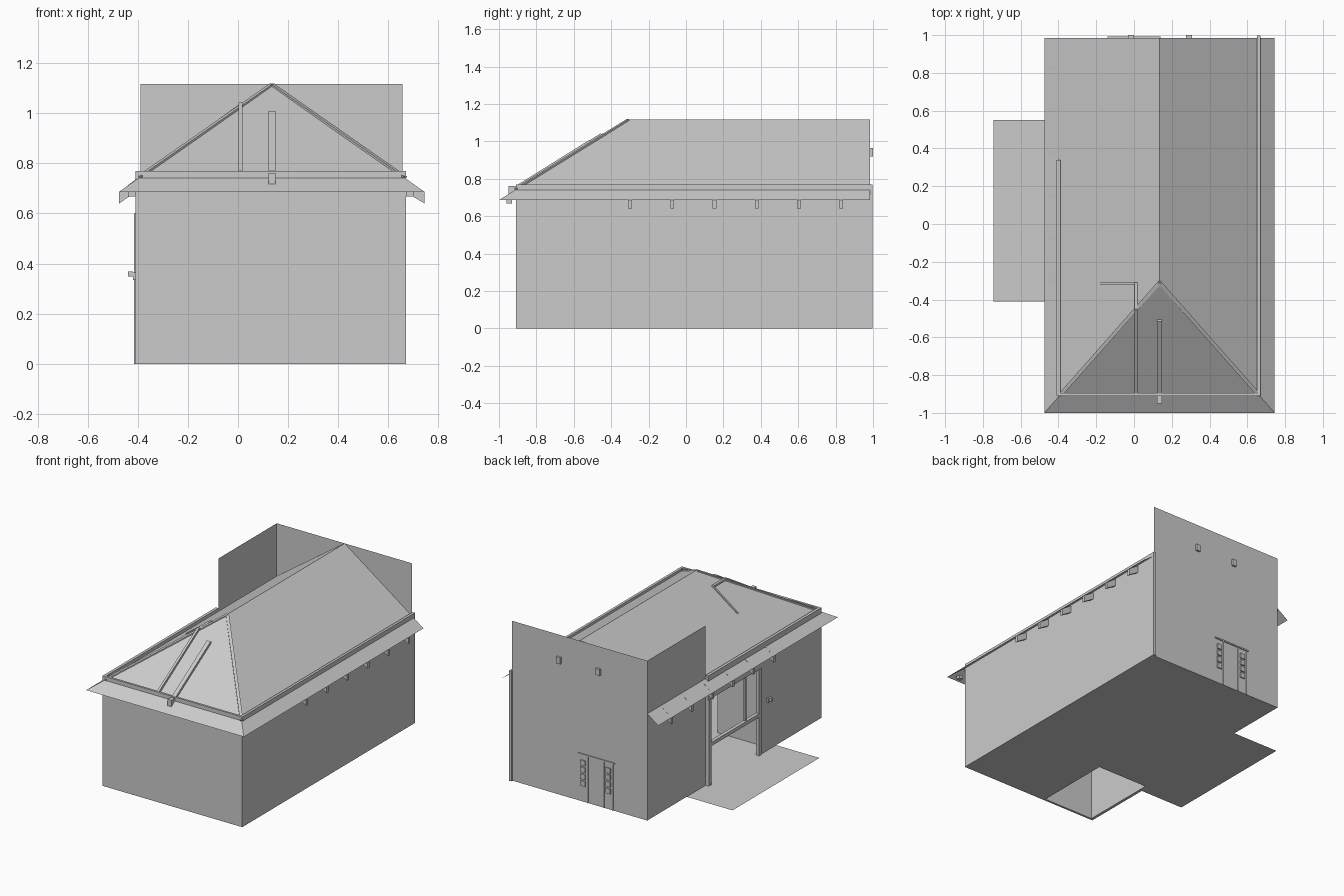
import bpy
from mathutils import Vector, Matrix

if "Cube" in bpy.data.objects:
    bpy.data.objects.remove(bpy.data.objects["Cube"])

CX = 0.135                      # ridge position in x
RIDGE, EAVE = 1.117, 0.686
YH, YB = -0.31, 0.985           # hip apex and back end


def mesh(name, verts, faces):
    me = bpy.data.meshes.new(name)
    me.from_pydata(verts, [], faces)
    me.update()
    ob = bpy.data.objects.new(name, me)
    bpy.context.collection.objects.link(ob)
    return ob


def box(name, x0, x1, y0, y1, z0, z1):
    v = [(x, y, z) for z in (z0, z1) for x, y in ((x0, y0), (x1, y0), (x1, y1), (x0, y1))]
    return mesh(name, v, [(3, 2, 1, 0), (4, 5, 6, 7), (0, 1, 5, 4),
                          (1, 2, 6, 5), (2, 3, 7, 6), (3, 0, 4, 7)])


def beam(name, a, b, w, h):
    """Box along a segment, kept upright."""
    a, b = Vector(a), Vector(b)
    d = (b - a).normalized()
    side = d.cross(Vector((0, 0, 1))).normalized()
    up = side.cross(d)
    ob = box(name, -w / 2, w / 2, 0, (b - a).length, -h / 2, h / 2)
    m = Matrix((side, d, up)).transposed().to_4x4()
    m.translation = a
    ob.data.transform(m)
    return ob


def side_z(x):
    return RIDGE - (RIDGE - EAVE) * abs(x - CX) / 0.61


def front_z(y):
    return RIDGE - (RIDGE - EAVE) * (YH - y) / (1 + YH)


# Roof: thin hipped sheet, open at the back
L, R = CX - 0.61, CX + 0.61
mesh("hipped_roof", [(L, -1, EAVE), (R, -1, EAVE), (R, YB, EAVE), (L, YB, EAVE),
                     (CX, YH, RIDGE), (CX, YB, RIDGE)],
     [(0, 1, 4), (1, 2, 5, 4), (3, 0, 4, 5)])

# Low walls that poke through the roof as a kerb
box("right_wall", 0.652, 0.67, -0.91, 0.998, 0, 0.77)
box("front_wall", -0.41, 0.652, -0.91, -0.895, 0, 0.77)
box("left_wall", -0.41, -0.39, -0.895, -0.24, 0, 0.77)
box("left_lintel", -0.41, -0.39, -0.24, 0.34, 0.60, 0.77)
box("left_post", -0.415, -0.39, 0.31, 0.34, 0, 0.60)
box("opening_jamb", -0.415, -0.39, -0.24, -0.215, 0.0, 0.60)
box("opening_rail", -0.415, -0.39, -0.215, 0.31, 0.27, 0.295)
box("opening_mullion", -0.405, -0.393, -0.09, -0.075, 0.295, 0.60)

# Tall back wall with its short return
mesh("back_wall", [(-0.39, YB, 0), (0.657, YB, 0), (0.657, YB, RIDGE), (-0.39, YB, RIDGE),
                   (-0.39, 0.34, 0), (-0.39, 0.34, RIDGE)],
     [(1, 0, 3, 2), (0, 4, 5, 3)])

# Floor with the front left room left open, terrace and inner partition
mesh("floor", [(0, -0.91, 0), (0.67, -0.91, 0), (0.67, YB, 0), (-0.39, YB, 0),
               (-0.39, -0.35, 0), (0, -0.35, 0)], [(0, 1, 2, 3, 4, 5)])
mesh("terrace", [(-0.745, -0.41, 0), (-0.39, -0.41, 0), (-0.39, 0.55, 0), (-0.745, 0.55, 0)],
     [(0, 1, 2, 3)])
mesh("partition", [(-0.39, -0.35, 0), (0, -0.35, 0), (0, -0.35, 0.6), (-0.39, -0.35, 0.6)],
     [(0, 1, 2, 3)])

# Eave brackets on both sides
for s, wall in ((1, 0.67), (-1, -0.41)):
    tip = CX + s * 0.609
    for i in range(6):
        y = -0.30 + 0.226 * i
        prof = [(wall, 0.735), (tip, 0.685), (tip, 0.64), (wall, 0.685)]
        v = [(x, yy, z) for yy in (y - 0.01, y + 0.01) for x, z in prof]
        mesh("eave_bracket", v, [(0, 1, 2, 3), (7, 6, 5, 4)] +
             [(k, k + 4, (k + 1) % 4 + 4, (k + 1) % 4) for k in range(4)])
    box("corner_block", *sorted((wall, wall + s * 0.03)), -0.96, -0.93, 0.668, 0.69)

# Hip caps
for s in (-1, 1):
    beam("hip_cap", (CX + s * 0.53, -0.91, 0.745), (CX, YH, RIDGE - 0.002), 0.02, 0.008)

# Roof spar down the front slope with an end block
beam("front_spar", (CX, -0.93, front_z(-0.93) + 0.008), (CX, -0.51, front_z(-0.51) + 0.008), 0.028, 0.02)
box("spar_end_block", CX - 0.014, CX + 0.014, -0.95, -0.91, 0.715, 0.762)

# Roof trim: up the front slope, over the hip, down the left slope
xt, yt = 0.01, -0.45
zt = side_z(xt) + 0.006
beam("trim_front", (xt, -0.9, front_z(-0.9) + 0.008), (xt, yt, zt), 0.016, 0.02)
beam("trim_top", (xt, yt, zt), (xt, -0.31, zt), 0.016, 0.012)
beam("trim_side", (xt, -0.315, zt), (-0.18, -0.315, side_z(-0.18) + 0.003), 0.012, 0.008)

# Wall lamp beside the opening
box("lamp_plate", -0.42, -0.41, -0.34, -0.31, 0.335, 0.365)
box("lamp_head", -0.44, -0.42, -0.335, -0.315, 0.348, 0.368)

# Back vents
for x in (-0.015, 0.29):
    box("vent", x - 0.016, x + 0.016, YB, 1.0, 0.92, 0.965)

# Back door surround with stacked side panes
box("door_lintel", -0.14, 0.14, YB, 0.992, 0.325, 0.335)
for x in (-0.125, -0.055, 0.07):
    box("door_jamb", x - 0.004, x + 0.004, YB, 0.99, 0, 0.325)
for x in (-0.09, 0.105):
    for i in range(4):
        z = 0.11 + 0.048 * i
        box("side_pane", x - 0.018, x + 0.018, YB, 0.993, z, z + 0.036)
